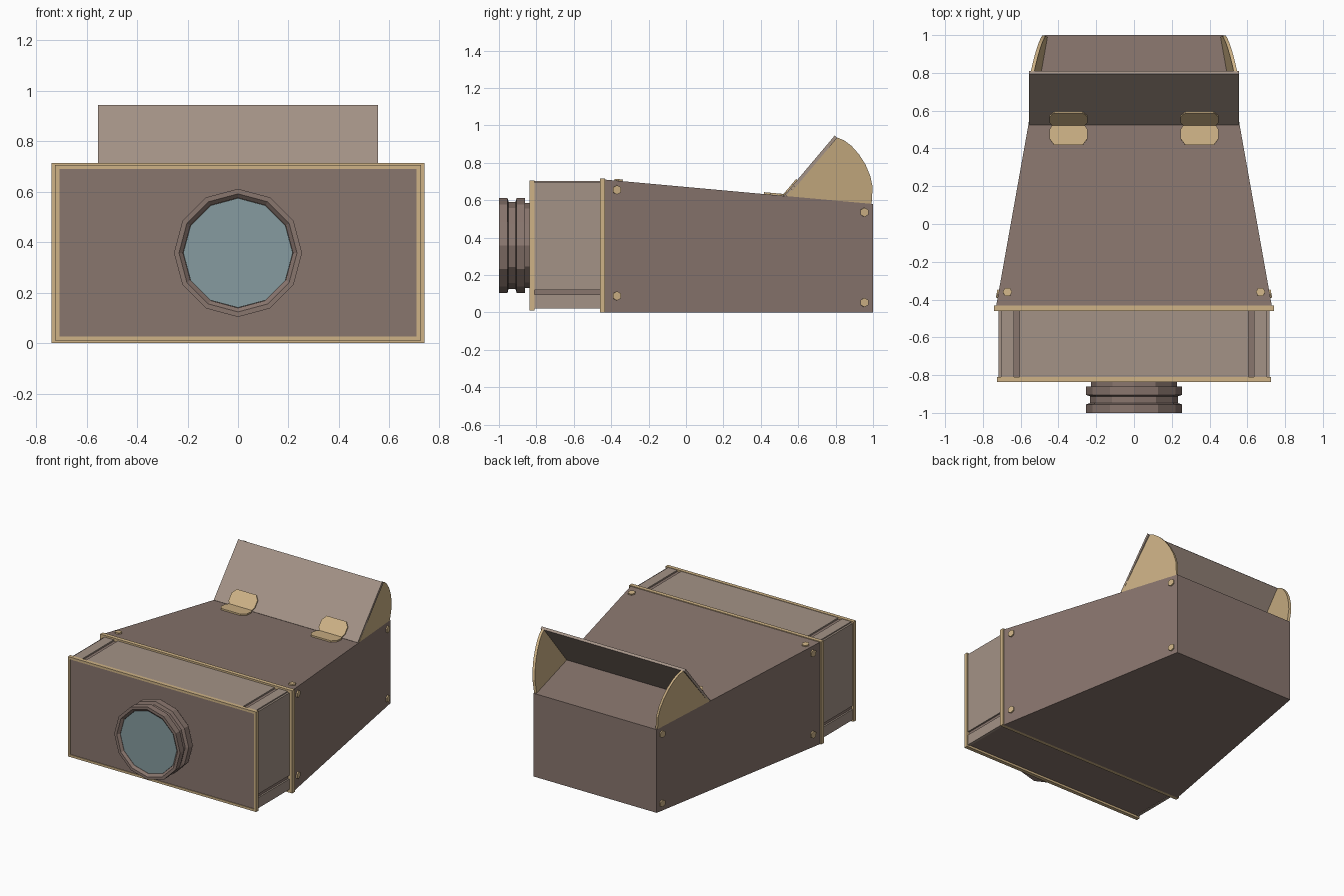
import bpy, bmesh, math
from mathutils import Vector

if "Cube" in bpy.data.objects:
    bpy.data.objects.remove(bpy.data.objects["Cube"])


def material(name, r, g, b):
    m = bpy.data.materials.new(name)
    m.diffuse_color = (r, g, b, 1)
    m.use_nodes = True
    m.node_tree.nodes["Principled BSDF"].inputs["Base Color"].default_value = m.diffuse_color
    return m


BROWN = material("brown_leather", 0.25, 0.18, 0.155)
LIGHT = material("light_wood", 0.37, 0.29, 0.24)
CREAM = material("brass", 0.62, 0.45, 0.24)
GLASS = material("glass", 0.24, 0.33, 0.35)


def finish(name, bm, mat):
    bmesh.ops.recalc_face_normals(bm, faces=bm.faces[:])
    me = bpy.data.meshes.new(name)
    bm.to_mesh(me)
    bm.free()
    me.materials.append(mat)
    ob = bpy.data.objects.new(name, me)
    bpy.context.collection.objects.link(ob)
    return ob


def add_loft(bm, rings, caps=True):
    """Skin a list of equal-length closed rings."""
    vs = [[bm.verts.new(p) for p in r] for r in rings]
    n = len(vs[0])
    for a, b in zip(vs, vs[1:]):
        for i in range(n):
            j = (i + 1) % n
            bm.faces.new((a[i], a[j], b[j], b[i]))
    if caps:
        bm.faces.new(vs[0])
        bm.faces.new(vs[-1])


def loft(name, rings, mat):
    bm = bmesh.new()
    add_loft(bm, rings)
    return finish(name, bm, mat)


def rect(x0, x1, z0, z1, y):
    return [(x0, y, z0), (x1, y, z0), (x1, y, z1), (x0, y, z1)]


def boxes(name, specs, mat):
    """Each spec is x0, x1, y0, y1, z0, z1."""
    bm = bmesh.new()
    for x0, x1, y0, y1, z0, z1 in specs:
        add_loft(bm, [rect(x0, x1, z0, z1, y0), rect(x0, x1, z0, z1, y1)])
    return finish(name, bm, mat)


def plate(name, pts, normal, thick, mat):
    d = Vector(normal).normalized() * thick
    return loft(name, [pts, [Vector(p) + d for p in pts]], mat)


def mirror_x(ob):
    ob.modifiers.new("mirror", "MIRROR")


# shape of the tapered body
def top_z(y):
    return 0.71 - 0.091 * (y + 0.435)


def half_w(y):
    return 0.73 - 0.178 * (y + 0.435)


Y0, Y1 = -0.435, 1.0
SIDE_N = Vector((1, 0.178, 0)).normalized()
TOP_N = Vector((0, 0.091, 1)).normalized()

# tapered rear body
loft("rear_body", [rect(-half_w(y), half_w(y), 0, top_z(y), y) for y in (Y0, Y1)], BROWN)

# brass frame round the mouth of the rear body
boxes("rear_frame", [(-0.74, 0.74, -0.46, -0.432, 0, 0.715)], CREAM)

# sliding front box: dark core with lighter boards leaving grooves
BY0, BY1 = -0.812, -0.455
boxes("front_box_core", [(-0.707, 0.707, BY0, BY1, 0.025, 0.693)], BROWN)
boxes("front_box_top_boards", [(-0.605, 0.605, BY0, BY1, 0.69, 0.703),
                               (-0.705, -0.635, BY0, BY1, 0.69, 0.703),
                               (0.635, 0.705, BY0, BY1, 0.69, 0.703)], LIGHT)
side = boxes("front_box_side_boards", [(0.70, 0.718, BY0, BY1, 0.12, 0.695),
                                       (0.70, 0.718, BY0, BY1, 0.022, 0.095)], LIGHT)
mirror_x(side)

# front frame ring and panel
FY0, FY1 = -0.836, -0.81
boxes("front_frame", [(-0.725, 0.725, FY0, FY1, 0.69, 0.706),
                      (-0.725, 0.725, FY0, FY1, 0.01, 0.026),
                      (-0.725, -0.708, FY0, FY1, 0.026, 0.69),
                      (0.708, 0.725, FY0, FY1, 0.026, 0.69)], CREAM)
boxes("front_panel", [(-0.708, 0.708, -0.831, -0.81, 0.026, 0.69)], BROWN)


# twelve-sided lens barrel with two flanges
def ring(r, y, n=12):
    return [(r * math.cos(2 * math.pi * i / n), y, 0.358 + r * math.sin(2 * math.pi * i / n))
            for i in range(n)]


barrel = [(0.228, -0.825), (0.228, -0.86), (0.254, -0.86), (0.254, -0.905), (0.232, -0.912),
          (0.232, -0.948), (0.254, -0.955), (0.254, -1.0), (0.234, -1.0), (0.218, -0.985),
          (0.218, -0.97)]
loft("lens_barrel", [ring(r, y) for r, y in barrel], BROWN)
loft("lens_glass", [ring(0.217, -0.984), ring(0.217, -0.965)], GLASS)

# raised lid
HY, HZ = 0.525, 0.625
LID_DIR = Vector((0, 0.27, 0.32)).normalized()
LID_N = Vector((0, -0.32, 0.27)).normalized()
hinge = Vector((0, HY, HZ))
X = Vector((1, 0, 0))
tip = hinge + LID_DIR * 0.419
plate("lid", [hinge - X * 0.555, hinge + X * 0.555, tip + X * 0.555, tip - X * 0.555],
      -LID_N, 0.018, LIGHT)

# curved side flaps joining lid and body
profile = [(0.535, 0.622), (0.80, 0.938), (0.845, 0.92), (0.885, 0.89), (0.925, 0.845),
           (0.96, 0.79), (0.985, 0.73), (0.998, 0.67), (0.992, 0.575)]
flap = plate("side_flap", [(half_w(y) + 0.11 * (z - top_z(y)), y, z) for y, z in profile],
             -SIDE_N, 0.018, CREAM)
mirror_x(flap)

# hinge leaves, one on the body and one on the lid
leaf = [(-0.085, 0.0), (0.085, 0.0), (0.1, 0.025), (0.1, 0.075), (0.075, 0.108),
        (-0.075, 0.108), (-0.1, 0.075), (-0.1, 0.025)]
BODY_DIR = Vector((0, -1, 0.091)).normalized()
for name, d, n in (("hinge_leaf_lower", BODY_DIR, TOP_N), ("hinge_leaf_upper", LID_DIR, LID_N)):
    start = hinge + X * 0.347 - n * 0.002
    mirror_x(plate(name, [start + X * u + d * v for u, v in leaf], n, 0.01, CREAM))


# hexagonal bolt heads
def bolt(name, pos, normal):
    u = normal.cross(Vector((0, 1, 0.001))).normalized()
    v = normal.cross(u)
    a = [math.pi / 3 * i for i in range(6)]
    pts = [Vector(pos) + (u * math.cos(t) + v * math.sin(t)) * 0.025 - normal * 0.003 for t in a]
    mirror_x(plate(name, pts, normal, 0.012, CREAM))


for y, z in ((-0.37, 0.655), (-0.37, 0.088), (0.953, 0.535), (0.953, 0.053)):
    bolt("side_bolt", (half_w(y), y, z), SIDE_N)
bolt("top_bolt", (0.67, -0.36, top_z(-0.36)), TOP_N)
